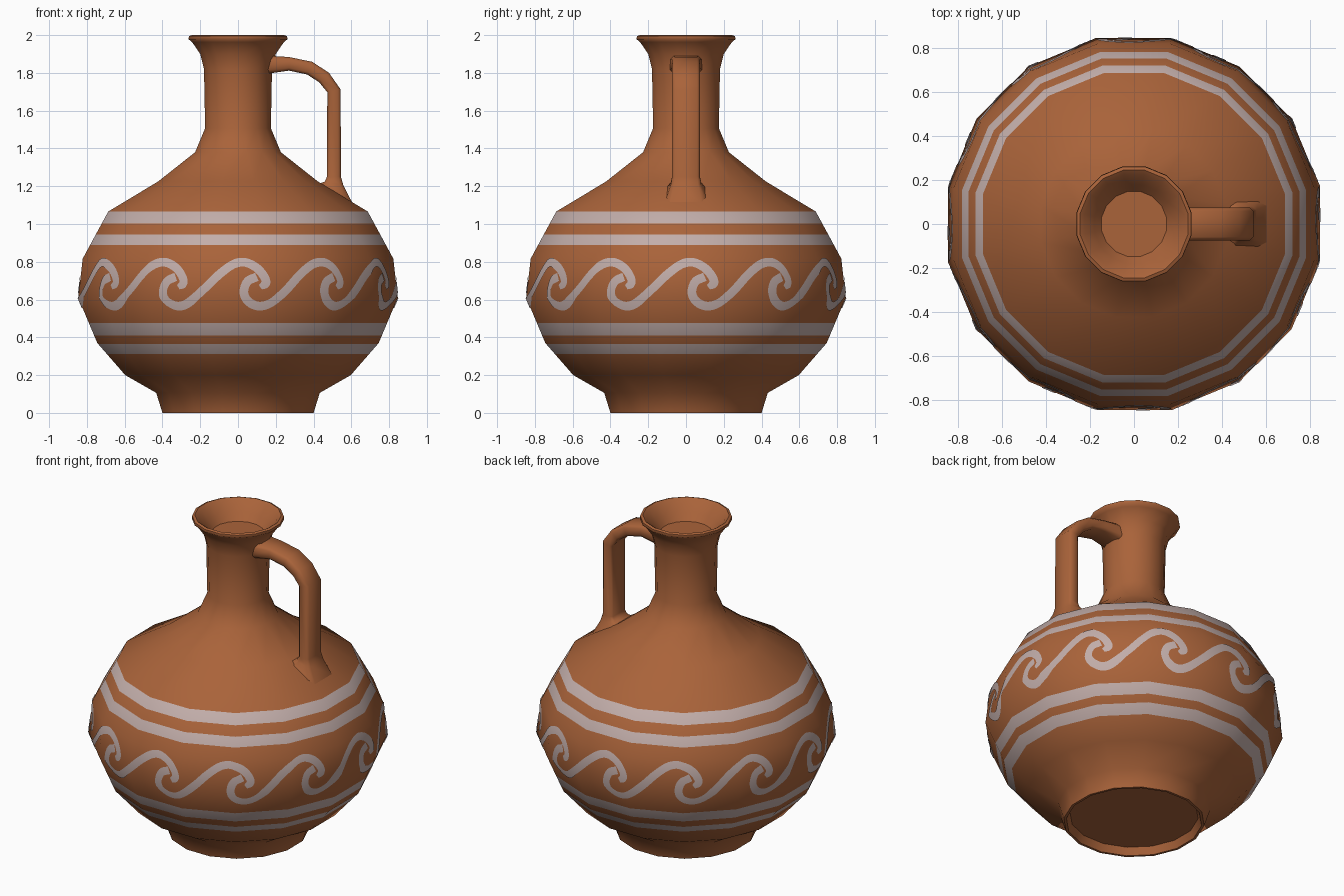
import bpy, bmesh, math
from mathutils import Vector

if "Cube" in bpy.data.objects:
    bpy.data.objects.remove(bpy.data.objects["Cube"])

SIDES = 16
STEP = math.tau / SIDES


def material(name, rgb):
    m = bpy.data.materials.new(name)
    m.use_nodes = True
    m.diffuse_color = (*rgb, 1)
    m.node_tree.nodes["Principled BSDF"].inputs["Base Color"].default_value = (*rgb, 1)
    return m


clay = material("terracotta clay", (0.40, 0.125, 0.042))
slip = material("pale slip paint", (0.54, 0.42, 0.40))

# Outer profile: distance to the flat sides, height
PROFILE = [(0.40, 0), (0.433, 0.106), (0.597, 0.2), (0.745, 0.37), (0.846, 0.61),
           (0.822, 0.817), (0.687, 1.066), (0.423, 1.225), (0.227, 1.38),
           (0.174, 1.507), (0.18, 1.82), (0.2, 1.9), (0.243, 1.963),
           (0.262, 1.978), (0.26, 1.994)]
# Painted stripes: bottom and top heights
BANDS = [(0.313, 0.365), (0.41, 0.475), (0.89, 0.945), (1.003, 1.065)]


def profile_normals():
    segs = [Vector((z1 - z0, a0 - a1)).normalized()
            for (a0, z0), (a1, z1) in zip(PROFILE, PROFILE[1:])]
    ends = zip([segs[0]] + segs, segs + [segs[-1]])
    return [(p + q).normalized() for p, q in ends]


NORMALS = profile_normals()


def sample(z):
    """Apothem and (radial, vertical) normal of the jar wall at a height."""
    i = 0
    while i < len(PROFILE) - 2 and z > PROFILE[i + 1][1]:
        i += 1
    (a0, z0), (a1, z1) = PROFILE[i], PROFILE[i + 1]
    f = (z - z0) / (z1 - z0)
    return a0 + (a1 - a0) * f, NORMALS[i].lerp(NORMALS[i + 1], f).normalized()


def facet_point(a, angle, z):
    """Point on a many-sided ring whose flat sides lie at distance a."""
    off = angle - round(angle / STEP) * STEP
    r = a / math.cos(off)
    return Vector((r * math.cos(angle), r * math.sin(angle), z))


def wall_normal(angle, z):
    n = sample(z)[1]
    return Vector((n.x * math.cos(angle), n.x * math.sin(angle), n.y))


def make(name, verts, faces, mats, sharp=None, normals=None):
    me = bpy.data.meshes.new(name)
    me.from_pydata(verts, [], faces)
    for m in mats:
        me.materials.append(m)
    me.shade_smooth()
    if sharp:
        me.set_sharp_from_angle(angle=math.radians(sharp))
    if normals:
        me.normals_split_custom_set_from_vertices(normals)
    ob = bpy.data.objects.new(name, me)
    bpy.context.collection.objects.link(ob)
    return ob


def lathe(rings):
    """Vertices and outward quads through rings of (apothem, height)."""
    verts = [facet_point(a, (i + 0.4999) * STEP, z) for a, z in rings for i in range(SIDES)]
    faces = []
    for j in range(len(rings) - 1):
        for i in range(SIDES):
            k = (i + 1) % SIDES
            lo, hi = j * SIDES, (j + 1) * SIDES
            faces.append((lo + i, lo + k, hi + k, hi + i))
    return verts, faces


# Body and neck, with stripes cut in as rings
heights = sorted({z for _, z in PROFILE} | {z for b in BANDS for z in b})
verts, faces = lathe([(sample(z)[0], z) for z in heights])
normals = [wall_normal(math.atan2(v.y, v.x), v.z) for v in verts]
body = make("jar_body", verts, faces, [clay, slip], normals=normals)
for p in body.data.polygons:
    p.material_index = int(any(lo < p.center.z < hi for lo, hi in BANDS))

# Lip and shallow funnel inside the mouth
rings = [PROFILE[-1], (0.245, 2.0), (0.225, 1.985), (0.18, 1.93), (0.148, 1.89)]
verts, faces = lathe(rings)
faces.append(range((len(rings) - 1) * SIDES, len(rings) * SIDES))
make("mouth", verts, faces, [clay], sharp=40)

# Recessed underside of the foot
verts, faces = lathe([(0.365, 0.045), (0.385, 0), PROFILE[0]])
faces.append(range(SIDES - 1, -1, -1))
make("foot_underside", verts, faces, [clay], sharp=40)

# Handle: x, z, turn, half thickness, half width
SECTIONS = [(0.15, 1.843, 0, 0.048, 0.085), (0.27, 1.848, 0, 0.036, 0.074),
            (0.38, 1.825, 22, 0.036, 0.074), (0.456, 1.775, 45, 0.036, 0.074),
            (0.508, 1.705, 78, 0.036, 0.074), (0.508, 1.25, 90, 0.037, 0.074),
            (0.508, 1.215, 100, 0.05, 0.08), (0.51, 1.163, 117, 0.105, 0.105)]
CORNERS = [(1, 0.8), (0.6, 1), (-0.6, 1), (-1, 0.8), (-1, -0.8), (-0.6, -1), (0.6, -1), (1, -0.8)]
bm = bmesh.new()
loops = []
for x, z, turn, thick, wide in SECTIONS:
    t = math.radians(turn)
    loops.append([bm.verts.new((x + math.sin(t) * c * thick, d * wide, z + math.cos(t) * c * thick))
                  for c, d in CORNERS])
for one, two in zip(loops, loops[1:]):
    for i in range(len(CORNERS)):
        k = (i + 1) % len(CORNERS)
        bm.faces.new((one[i], one[k], two[k], two[i]))
bm.faces.new(loops[0])
bm.faces.new(loops[-1])
bmesh.ops.recalc_face_normals(bm, faces=bm.faces)
handle = make("handle", [], [], [clay])
bm.to_mesh(handle.data)
bm.free()
handle.data.shade_smooth()
handle.data.set_sharp_from_angle(angle=math.radians(60))

# Running scroll: one wave as degrees around the belly and height
WAVE = [(6.8, 0.72), (3.4, 0.695), (2.1, 0.64), (3.6, 0.592), (7.5, 0.566), (12, 0.585),
        (17.8, 0.655), (22.8, 0.727), (27.8, 0.782), (32, 0.797), (36, 0.775),
        (38.8, 0.735), (40.0, 0.69), (38, 0.665)]
BELLY = 0.85
HALF_WIDTH = 0.023
RAILS = 5
COUNT = 12


def smooth_path(pts, cuts):
    """Catmull-Rom curve through the points."""
    p = [2 * pts[0] - pts[1]] + pts + [2 * pts[-1] - pts[-2]]
    out = []
    for a, b, c, d in zip(p, p[1:], p[2:], p[3:]):
        for k in range(cuts):
            t = k / cuts
            out.append(0.5 * (2 * b + (c - a) * t + (2 * a - 5 * b + 4 * c - d) * t ** 2
                              + (3 * b - a - 3 * c + d) * t ** 3))
    return out + [pts[-1]]


path = smooth_path([Vector((math.radians(u) * BELLY, z)) for u, z in WAVE], 6)
verts, faces, normals = [], [], []
for w in range(COUNT):
    start = len(verts)
    for i, p in enumerate(path):
        t = (path[min(i + 1, len(path) - 1)] - path[max(i - 1, 0)]).normalized()
        left = Vector((-t.y, t.x))
        end = min(1, 0.6 + 0.1 * (len(path) - 1 - i))
        for r in range(RAILS):
            q = p + left * HALF_WIDTH * end * (1 - 2 * r / (RAILS - 1))
            angle = q.x / BELLY - math.pi / 2 + w * math.tau / COUNT
            n = wall_normal(angle, q.y)
            verts.append(facet_point(sample(q.y)[0], angle, q.y) + n * 0.004)
            normals.append(n)
    for i in range(len(path) - 1):
        for r in range(RAILS - 1):
            a = start + i * RAILS + r
            faces.append((a + 1, a + 1 + RAILS, a + RAILS, a))
make("scroll_pattern", verts, faces, [slip], normals=normals)
